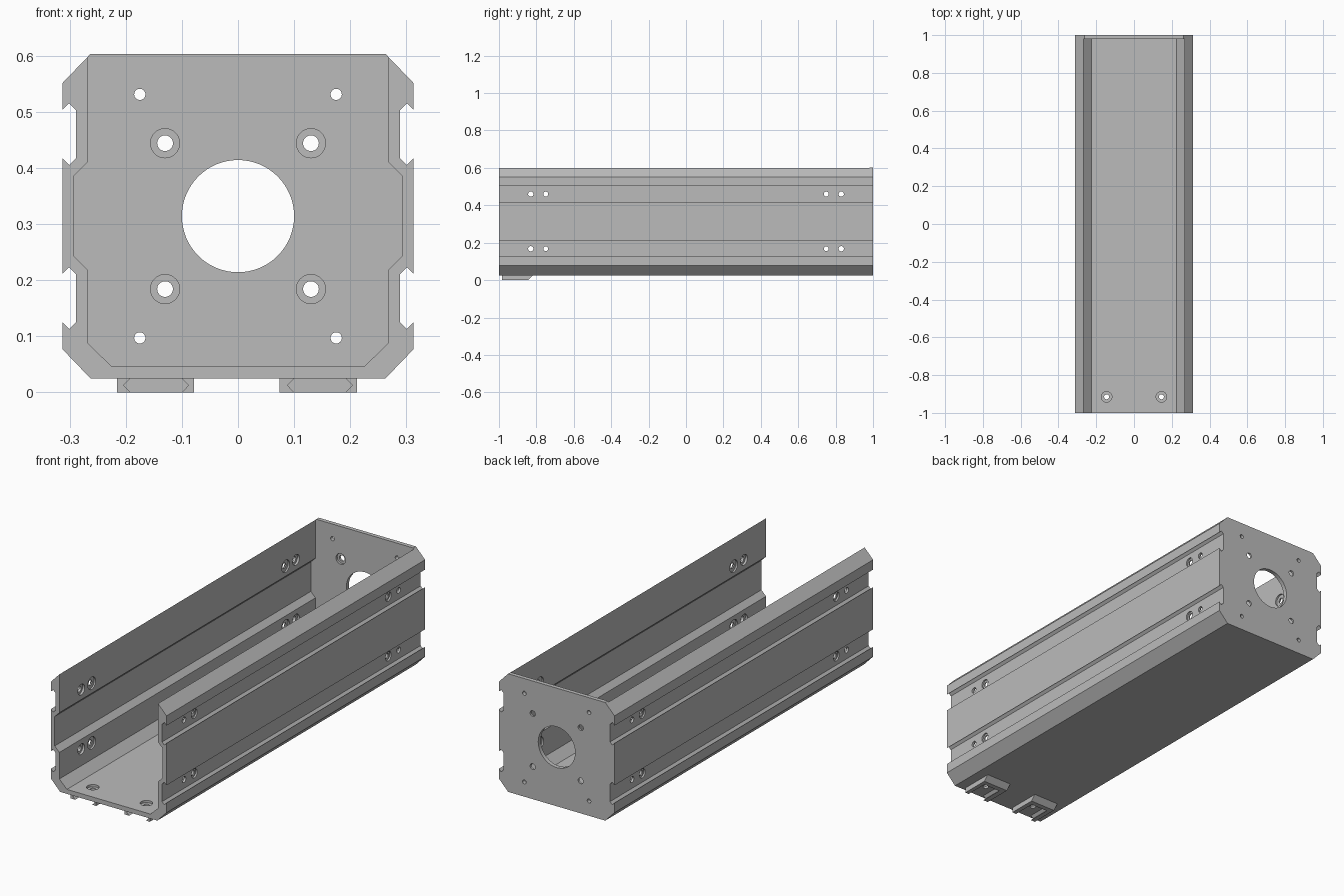
import bpy, bmesh, math
from mathutils import Vector

cube = bpy.data.objects.get("Cube")
if cube:
    bpy.data.objects.remove(cube)

metal = bpy.data.materials.new("plain_grey")
metal.use_nodes = True
GREY = (0.5, 0.5, 0.5, 1)
metal.diffuse_color = GREY
metal.node_tree.nodes["Principled BSDF"].inputs["Base Color"].default_value = GREY


def finish(name, bm):
    bmesh.ops.recalc_face_normals(bm, faces=bm.faces)
    mesh = bpy.data.meshes.new(name)
    bm.to_mesh(mesh)
    bm.free()
    obj = bpy.data.objects.new(name, mesh)
    bpy.context.collection.objects.link(obj)
    mesh.materials.append(metal)
    return obj


def skin(bm, rings):
    """Closed solid through a row of matching point rings."""
    rows = [[bm.verts.new(p) for p in ring] for ring in rings]
    n = len(rows[0])
    for a, b in zip(rows, rows[1:]):
        for i in range(n):
            j = (i + 1) % n
            bm.faces.new((a[i], a[j], b[j], b[i]))
    bm.faces.new(rows[0])
    bm.faces.new(rows[-1])


def prism_y(name, profile, y0, y1):
    bm = bmesh.new()
    skin(bm, [[(x, y, z) for x, z in profile] for y in (y0, y1)])
    return finish(name, bm)


def bore(bm, centre, axis, steps, sides=32):
    """Stepped round cutter; steps are (distance along axis, radius)."""
    axis, centre = Vector(axis), Vector(centre)
    u = axis.orthogonal().normalized()
    v = axis.cross(u)
    turns = [2 * math.pi * i / sides for i in range(sides)]
    skin(bm, [[centre + axis * d + r * (u * math.cos(t) + v * math.sin(t))
               for t in turns] for d, r in steps])


def cut(obj, cutters):
    for c in cutters:
        c.hide_render = True
        mod = obj.modifiers.new("cut", 'BOOLEAN')
        mod.operation = 'DIFFERENCE'
        mod.solver = 'EXACT'
        mod.object = c
    bpy.context.view_layer.update()
    graph = bpy.context.evaluated_depsgraph_get()
    mesh = bpy.data.meshes.new_from_object(obj.evaluated_get(graph))
    obj.modifiers.clear()
    obj.data = mesh
    mesh.materials.clear()
    mesh.materials.append(metal)
    for c in cutters:
        bpy.data.objects.remove(c)
    bpy.ops.object.select_all(action='DESELECT')
    obj.select_set(True)
    bpy.context.view_layer.objects.active = obj
    bpy.ops.object.shade_smooth_by_angle(angle=math.radians(25))


def mirrored(half):
    return half + [(-x, z) for x, z in reversed(half)]


MID = 0.314                       # height of the housing's centre line
GROOVES = (MID - 0.146, MID + 0.146)

# Outer section: chamfered corners and two undercut grooves per side
half = [(0.263, 0.025), (0.313, 0.077)]
for g in GROOVES:
    half += [(0.313, g - 0.043), (0.301, g - 0.055), (0.289, g - 0.043),
             (0.289, g + 0.043), (0.301, g + 0.055), (0.313, g + 0.043)]
half += [(0.313, 0.551), (0.263, 0.603)]
housing = prism_y("channel_housing", mirrored(half), -1, 1)

# Open interior, leaving a plate at the back end
inner = [(0.226, 0.047), (0.267, 0.087), (0.267, 0.217), (0.292, 0.242),
         (0.292, 0.386), (0.267, 0.411), (0.267, 0.7)]
interior = prism_y("interior_cutter", mirrored(inner), -1.1, 0.98)

# Holes
bm = bmesh.new()
bore(bm, (0, 0.98, MID), (0, 1, 0), [(-0.02, 0.1), (0.05, 0.1)], 64)
for sx in (-1, 1):
    for sz in (-1, 1):
        # end plate: counterbored inside, plus small corner holes
        bore(bm, (sx * 0.13, 0.98, MID + sz * 0.13), (0, 1, 0),
             [(-0.02, 0.026), (0.01, 0.026), (0.01, 0.014), (0.05, 0.014)])
        bore(bm, (sx * 0.175, 0.98, MID + sz * 0.217), (0, 1, 0),
             [(-0.02, 0.01), (0.05, 0.01)])
    # groove holes in the side walls
    for g in GROOVES:
        for sy in (-1, 1):
            bore(bm, (sx * 0.267, sy * 0.83, g), (sx, 0, 0),
                 [(-0.02, 0.026), (0.011, 0.026), (0.011, 0.014), (0.04, 0.014)])
            bore(bm, (sx * 0.267, sy * 0.75, g), (sx, 0, 0),
                 [(-0.02, 0.03), (0.008, 0.03), (0.008, 0.013),
                  (0.014, 0.013), (0.014, 0.022), (0.04, 0.022)])
    # floor holes above the feet
    bore(bm, (sx * 0.145, -0.915, 0.047), (0, 0, -1),
         [(-0.02, 0.028), (0.011, 0.028), (0.011, 0.013), (0.04, 0.013)])
holes = finish("hole_cutter", bm)
cut(housing, [interior, holes])

# Feet: blocks with a sloped back and a dovetail slot open to the front
for name, cx, slot_x in (("right_foot", -0.147, -0.146), ("left_foot", 0.143, 0.146)):
    bm = bmesh.new()
    side = [(-0.985, 0), (-0.845, 0), (-0.82, 0.025), (-0.985, 0.025)]
    skin(bm, [[(cx + dx, y, z) for y, z in side] for dx in (-0.069, 0.069)])
    foot = finish(name, bm)
    slot = [(slot_x + w, z) for w, z in
            ((-0.041, -0.005), (0.041, -0.005), (0.058, 0.0125),
             (0.041, 0.03), (-0.041, 0.03), (-0.058, 0.0125))]
    cut(foot, [prism_y("slot_cutter", slot, -1.1, -0.87)])
